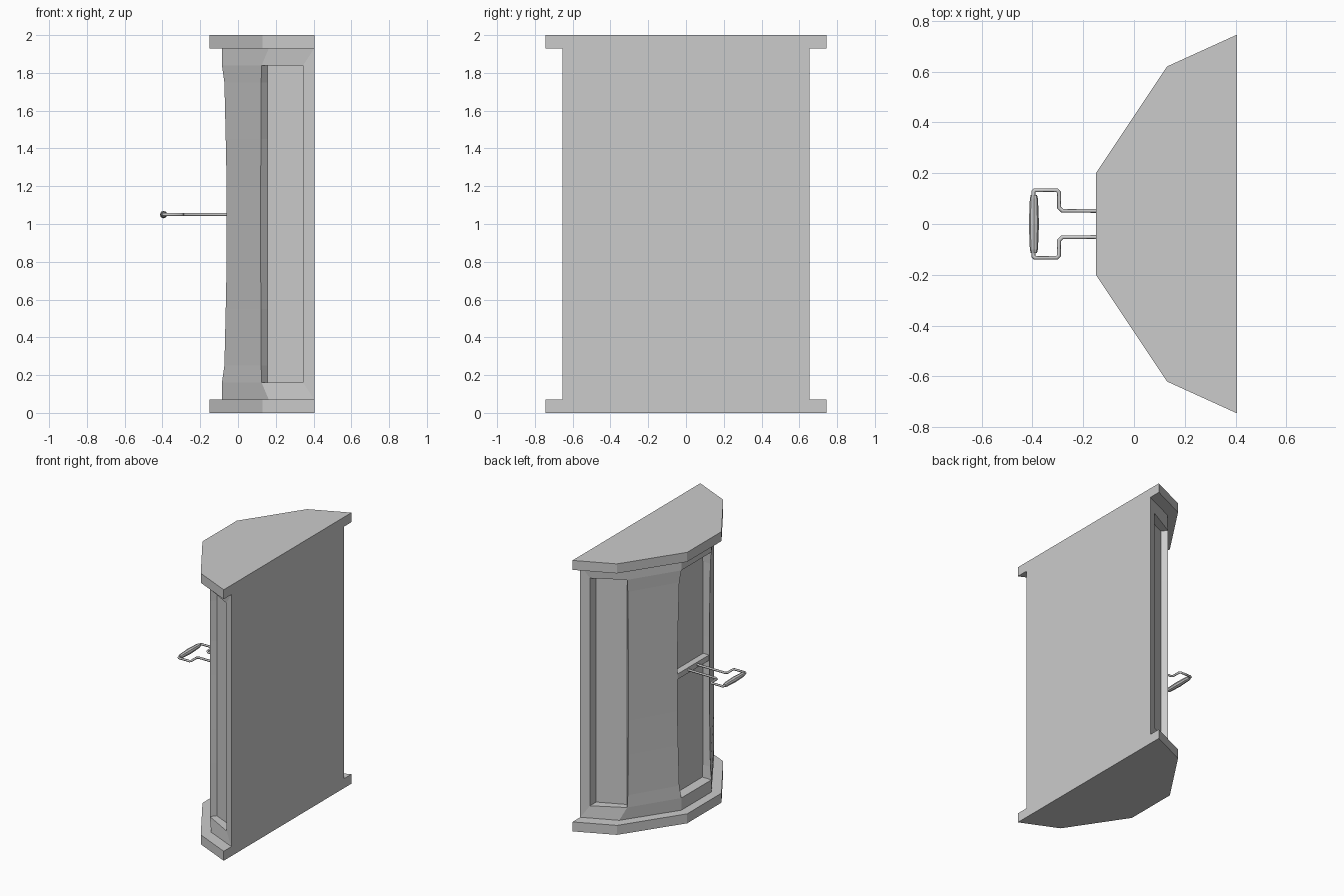
import bpy, bmesh, math
from mathutils import Matrix

if "Cube" in bpy.data.objects:
    bpy.data.objects.remove(bpy.data.objects["Cube"])


def loft(name, rings):
    """Solid through a stack of (z, half outline); each half outline is mirrored in y."""
    bm = bmesh.new()
    loops = []
    for z, half in rings:
        outline = half + [(x, -y) for x, y in reversed(half)]
        loops.append([bm.verts.new((x, y, z)) for x, y in outline])
    for a, b in zip(loops, loops[1:]):
        for i in range(len(a)):
            j = (i + 1) % len(a)
            bm.faces.new((a[i], a[j], b[j], b[i]))
    bm.faces.new(loops[0])
    bm.faces.new(loops[-1])
    bmesh.ops.recalc_face_normals(bm, faces=bm.faces)
    return add(name, bm)


def add(name, bm):
    mesh = bpy.data.meshes.new(name)
    bm.to_mesh(mesh)
    bm.free()
    obj = bpy.data.objects.new(name, mesh)
    bpy.context.collection.objects.link(obj)
    return obj


# Base and top plates
plate = [(0.405, 0.745), (0.13, 0.62), (-0.15, 0.2)]
loft("base_plate", [(0, plate), (0.07, plate)])
loft("top_plate", [(1.93, plate), (2.0, plate)])

# Collars next to the plates, meeting the panel openings
outer = [(0.405, 0.655), (0.405, 0.655), (0.163, 0.546), (-0.085, 0.176)]
outer[1] = (0.404, 0.6545)
inner = [(0.405, 0.655), (0.345, 0.628), (0.125, 0.507), (-0.085, 0.176)]
loft("lower_collar", [(0.07, outer), (0.16, inner)])
loft("upper_collar", [(1.84, inner), (1.93, outer)])


# Body with recessed side and front panels and bowed diagonal faces
def body_section(d):
    return [(0.405, 0.655), (0.345, 0.628), (0.345, 0.555), (0.155, 0.469),
            (0.125 - d * 0.2, 0.507 - d * 0.25), (-0.085 + d, 0.176 + d * 0.4),
            (-0.01, 0.176 + d * 0.4)]


bow = [(0.84, 0.0), (0.75, 0.013), (0.45, 0.02), (0.2, 0.025)]
levels = [(1 - h, d) for h, d in bow] + [(1 + h, d) for h, d in reversed(bow)]
loft("body", [(z, body_section(d)) for z, d in levels])

# Rail across the front opening
rail = [(0.0, 0.186), (-0.058, 0.186)]
loft("front_rail", [(1.03, rail), (1.07, rail)])

# Handle arms
arm = [(-0.05, 0.052), (-0.282, 0.052), (-0.295, 0.064), (-0.295, 0.124),
       (-0.303, 0.133), (-0.39, 0.133), (-0.396, 0.127), (-0.396, 0.1)]
curve = bpy.data.curves.new("handle_arms", 'CURVE')
curve.dimensions = '3D'
curve.bevel_depth = 0.008
curve.bevel_resolution = 1
curve.use_fill_caps = True
for side in (1, -1):
    spline = curve.splines.new('POLY')
    spline.points.add(len(arm) - 1)
    for p, (x, y) in zip(spline.points, arm):
        p.co = (x, side * y, 1.05, 1)
arms = bpy.data.objects.new("handle_arms", curve)
bpy.context.collection.objects.link(arms)
bpy.context.view_layer.objects.active = arms
arms.select_set(True)
bpy.ops.object.convert(target='MESH')

# Handle grip, thickest in the middle
bm = bmesh.new()
loops = []
for y, r in [(-0.115, 0.012), (-0.1, 0.016), (0, 0.02), (0.1, 0.016), (0.115, 0.012)]:
    loops.append([bm.verts.new((-0.394 + r * math.cos(a), y, 1.05 + r * math.sin(a)))
                  for a in (math.tau * i / 8 for i in range(8))])
for a, b in zip(loops, loops[1:]):
    for i in range(8):
        bm.faces.new((a[i], a[i - 1], b[i - 1], b[i]))
bm.faces.new(loops[0])
bm.faces.new(loops[-1])
bmesh.ops.recalc_face_normals(bm, faces=bm.faces)
add("handle_grip", bm)
